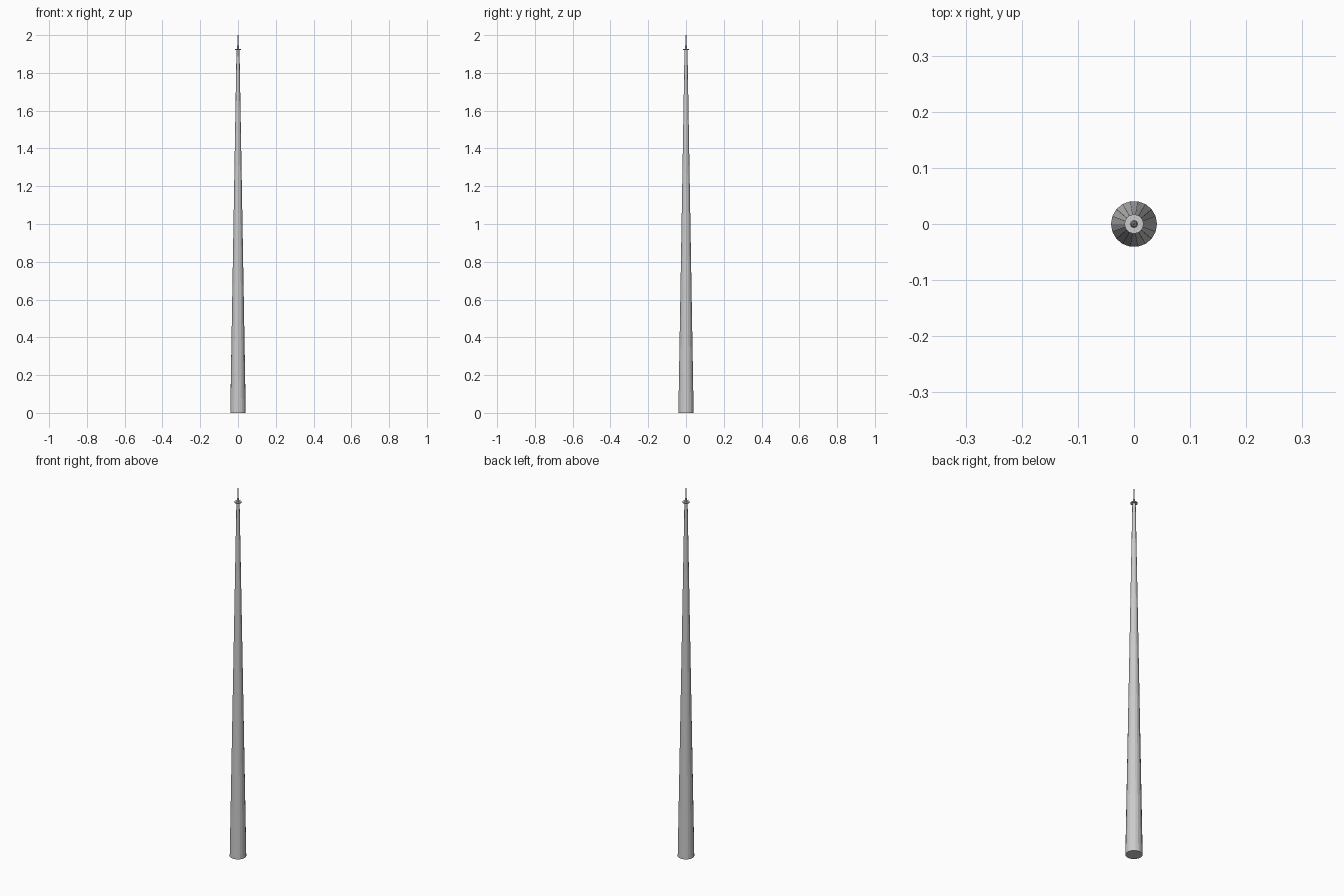
import bpy, math

if "Cube" in bpy.data.objects:
    bpy.data.objects.remove(bpy.data.objects["Cube"])

SIDES = 18

def lathe(name, profile, sides=SIDES):
    """Closed faceted solid of revolution from (radius, height) pairs."""
    verts, faces = [], []
    for r, z in profile:
        for i in range(sides):
            a = 2 * math.pi * i / sides
            verts.append((r * math.cos(a), r * math.sin(a), z))
    for k in range(len(profile) - 1):
        for i in range(sides):
            j = (i + 1) % sides
            b, t = k * sides, (k + 1) * sides
            faces.append((b + i, b + j, t + j, t + i))
    faces.append(tuple(reversed(range(sides))))
    faces.append(tuple(range(len(verts) - sides, len(verts))))
    mesh = bpy.data.meshes.new(name)
    mesh.from_pydata(verts, [], faces)
    obj = bpy.data.objects.new(name, mesh)
    bpy.context.collection.objects.link(obj)
    return obj

# Long tapering pole
lathe("mast", [(0.041, 0), (0.008, 1.923)])
# Thin disc near the top
lathe("cap_disc", [(0.017, 1.921), (0.017, 1.927)])
# Stub and needle above the disc
lathe("finial_base", [(0.0065, 1.927), (0.0045, 1.945)])
lathe("needle", [(0.003, 1.94), (0.0015, 2.0)], 8)
